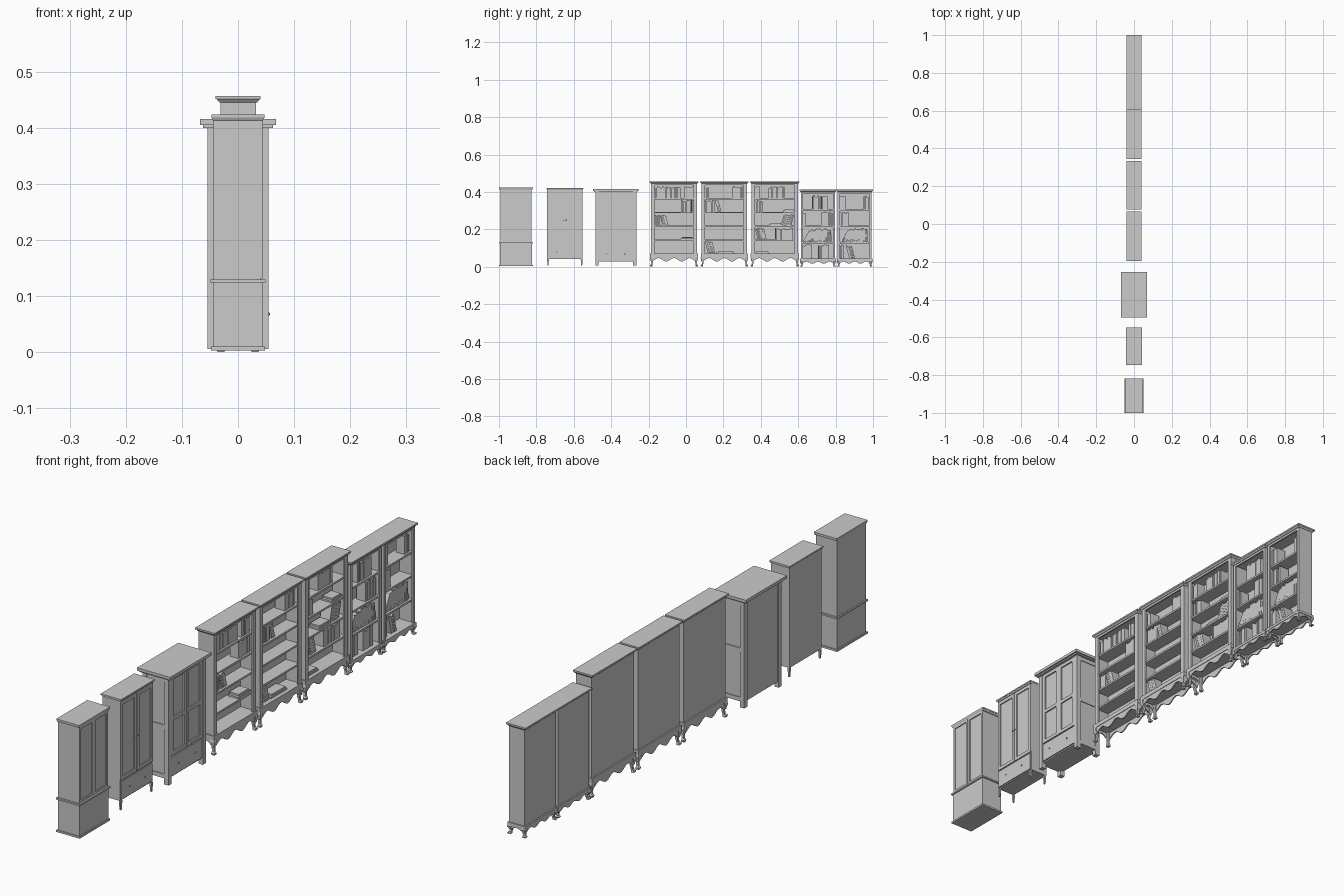
import bpy, bmesh, math, random
from mathutils import Matrix, Vector

if "Cube" in bpy.data.objects:
    bpy.data.objects.remove(bpy.data.objects["Cube"])

random.seed(4)


def finish(name, bm):
    bmesh.ops.recalc_face_normals(bm, faces=bm.faces)
    me = bpy.data.meshes.new(name)
    bm.to_mesh(me)
    bm.free()
    ob = bpy.data.objects.new(name, me)
    bpy.context.collection.objects.link(ob)
    return ob


def loft(bm, rings):
    """Skin a stack of four-sided (x0, x1, y0, y1, z) sections."""
    vs = [[bm.verts.new(p) for p in ((a, c, z), (b, c, z), (b, d, z), (a, d, z))]
          for a, b, c, d, z in rings]
    for lo, hi in zip(vs, vs[1:]):
        for i in range(4):
            bm.faces.new((lo[i], lo[(i + 1) % 4], hi[(i + 1) % 4], hi[i]))
    bm.faces.new(vs[0])
    bm.faces.new(vs[-1])


def box(bm, x0, x1, y0, y1, z0, z1, flare=0):
    f = flare
    loft(bm, [(x0, x1, y0, y1, z0), (x0 - f, x1 + f, y0 - f, y1 + f, z1)])


def frame(bm, x0, x1, y0, y1, z0, z1, w):
    """Four bars around a panel on the +x face."""
    box(bm, x0, x1, y0, y0 + w, z0, z1)
    box(bm, x0, x1, y1 - w, y1, z0, z1)
    box(bm, x0, x1, y0 + w, y1 - w, z0, z0 + w)
    box(bm, x0, x1, y0 + w, y1 - w, z1 - w, z1)


def knob(bm, x, y, z, r=0.0025):
    m = Matrix.Translation((x, y, z))
    bmesh.ops.create_uvsphere(bm, u_segments=8, v_segments=6, radius=r, matrix=m)


# Narrow two-part cabinet
y0, y1 = -0.995, -0.823
bm = bmesh.new()
box(bm, -.044, .044, y0, y1, .008, .125)
box(bm, -.044, .040, y0 + .002, y1 - .002, .129, .415)
finish("narrow_cabinet_body", bm)
bm = bmesh.new()
box(bm, -.048, .048, y0 - .004, y1 + .004, .003, .010)
box(bm, -.049, .049, y0 - .005, y1 + .005, .124, .130)
box(bm, -.044, .044, y0 - .001, y1 + .001, .412, .418, .003)
box(bm, -.047, .047, y0 - .005, y1 + .005, .418, .424)
finish("narrow_cabinet_mouldings", bm)
bm = bmesh.new()
ym = (y0 + y1) / 2
for a, b in ((y0 + .002, ym - .001), (ym + .001, y1 - .002)):
    frame(bm, .040, .044, a, b, .131, .413, .009)
finish("narrow_cabinet_doors", bm)

# Wardrobe on thin legs
y0, y1 = -0.743, -0.553
ym = (y0 + y1) / 2
bm = bmesh.new()
box(bm, -.038, .034, y0, y1, .042, .412)
finish("wardrobe_body", bm)
bm = bmesh.new()
box(bm, -.038, .038, y0, y1, .412, .417, .003)
box(bm, -.042, .042, y0 - .004, y1 + .004, .417, .422)
finish("wardrobe_top", bm)
bm = bmesh.new()
for a, b in ((y0, ym - .001), (ym + .001, y1)):
    frame(bm, .034, .038, a, b, .118, .410, .013)
finish("wardrobe_doors", bm)
bm = bmesh.new()
box(bm, .034, .038, y0 + .003, y1 - .003, .046, .113)
for k in (-.045, .045):
    knob(bm, .040, ym + k, .08)
for k in (-.006, .006):
    knob(bm, .040, ym + k, .25)
finish("wardrobe_drawer_and_knobs", bm)
bm = bmesh.new()
for x in (-.034, .034):
    for y in (y0 + .005, y1 - .005):
        loft(bm, [(x - .0025, x + .0025, y - .003, y + .003, .007),
                  (x - .004, x + .004, y - .005, y + .005, .042)])
finish("wardrobe_legs", bm)

# Wide armoire with corner posts
y0, y1 = -0.485, -0.265
ym = (y0 + y1) / 2
bm = bmesh.new()
box(bm, -.050, .047, y0 + .005, y1 - .005, .027, .405)
finish("armoire_body", bm)
bm = bmesh.new()
box(bm, -.062, .062, y0 - .006, y1 + .006, .400, .405)
box(bm, -.068, .068, y0 - .011, y1 + .011, .405, .416)
finish("armoire_top", bm)
bm = bmesh.new()
for x in (-.054, .036):
    for y in (y0, y1 - .018):
        box(bm, x, x + .018, y, y + .018, .006, .402)
finish("armoire_posts", bm)
bm = bmesh.new()
for y in (y0 + .002, y1 - .006):
    for z in (.027, .21, .385):
        box(bm, -.04, .04, y, y + .004, z, z + .015)
finish("armoire_side_rails", bm)
bm = bmesh.new()
for a, b in ((y0 + .018, ym - .001), (ym + .001, y1 - .018)):
    frame(bm, .047, .052, a, b, .108, .400, .013)
    box(bm, .047, .052, a, b, .235, .248)
box(bm, .047, .052, y0 + .02, y1 - .02, .032, .103)
for k in (-.05, .05):
    knob(bm, .054, ym + k, .068, .003)
finish("armoire_doors_and_drawer", bm)


def carved_base(name, y0, y1, h, top):
    """Scalloped aprons between four curved legs."""
    bm = bmesh.new()
    box(bm, -.036, .036, y0 - .004, y1 + .004, h, top)
    n = 36
    def apron(p, q, off, waves, depth):
        lo, hi = [], []
        for i in range(n + 1):
            t = i / n
            pt = Vector(p).lerp(Vector(q), t)
            drop = depth * (.35 + .65 * (.5 + .5 * math.cos(2 * math.pi * waves * t)))
            hi.append([bm.verts.new(pt + Vector((*o, h))) for o in ((0, 0), off)])
            lo.append([bm.verts.new(pt + Vector((*o, h - drop))) for o in ((0, 0), off)])
        for i in range(n):
            for a, b, c, d in ((lo[i][0], lo[i + 1][0], hi[i + 1][0], hi[i][0]),
                               (lo[i][1], lo[i + 1][1], hi[i + 1][1], hi[i][1]),
                               (lo[i][0], lo[i + 1][0], lo[i + 1][1], lo[i][1])):
                bm.faces.new((a, b, c, d))
    for s in (-1, 1):
        apron((s * .034, y0, 0), (s * .034, y1, 0), (-s * .005, 0), 3, h * .5)
    for y, s in ((y0 - .002, 1), (y1 + .002, -1)):
        apron((-.034, y, 0), (.034, y, 0), (0, s * .005), 1, h * .45)
    finish(name + "_scalloped_base", bm)
    bm = bmesh.new()
    # (height fraction, outward offset, half width)
    prof = [(0, .003, .006), (.12, .004, .0065), (.22, .001, .004), (.45, -.001, .0045),
            (.7, .002, .007), (.87, .003, .008), (1, .001, .008)]
    for sx in (-1, 1):
        for yc, sy in ((y0 + .006, -1), (y1 - .006, 1)):
            loft(bm, [(sx * (.027 + o) - w, sx * (.027 + o) + w,
                       yc + sy * o - w, yc + sy * o + w, f * h) for f, o, w in prof])
    finish(name + "_legs", bm)


def add_book(bm, y, z, t, h, d, lean):
    """Book standing on its lower corner, leaning by an angle about x."""
    b = bmesh.ops.create_cube(bm, size=1)["verts"]
    bmesh.ops.scale(bm, vec=(d, t, h), verts=b)
    bmesh.ops.translate(bm, vec=(.020 - d / 2, t / 2, h / 2), verts=b)
    bmesh.ops.rotate(bm, cent=(0, 0, 0), matrix=Matrix.Rotation(lean, 3, 'X'), verts=b)
    low = min(v.co.z for v in b)
    left = min(v.co.y for v in b)
    bmesh.ops.translate(bm, vec=(0, y - left, z - low), verts=b)


def bookcase(name, y0, y1, leg, floor, top, rows, books):
    st = .019 if rows == 5 else .012
    # Carcass with back, sides, shelves and face stiles
    bm = bmesh.new()
    box(bm, -.031, -.027, y0, y1, floor, top - .008)
    for s in (y0, y1 - .006):
        box(bm, -.027, .031, s, s + .006, floor, top - .008)
    for a, b in ((y0, y0 + st), (y1 - st, y1)):
        box(bm, .026, .032, a, b, floor, top - .008)
    box(bm, .026, .032, y0, y1, top - .02, top - .007)
    finish(name + "_carcass", bm)
    step = (top - .016 - floor) / rows
    bm = bmesh.new()
    for i in range(rows):
        z = floor + i * step
        box(bm, -.027, .027, y0 + .005, y1 - .005, z - .007, z)
    finish(name + "_shelves", bm)
    bm = bmesh.new()
    box(bm, -.033, .034, y0 - .001, y1 + .001, top - .012, top - .006, .005)
    box(bm, -.040, .040, y0 - .007, y1 + .007, top - .006, top)
    finish(name + "_cornice", bm)
    carved_base(name, y0, y1, leg, floor)
    # Books: (row from top, kind, start, end) as fractions of the opening
    a, w = y0 + st, y1 - y0 - 2 * st
    bm = bmesh.new()
    for row, kind, f0, f1 in books:
        z, y, end = floor + (rows - 1 - row) * step, a + f0 * w, a + f1 * w
        if kind == "flat":
            for k in range(2):
                box(bm, -.02, .022 - .003 * k, y + .008 * k, end - .005 * k,
                    z + .007 * k, z + .007 * k + .006)
            continue
        lean = {"up": 0, "left": .25, "right": -.25, "fan": -.5}[kind]
        while y < end - .006:
            t = random.uniform(.006, .010)
            h = step * random.uniform(.72, .86)
            add_book(bm, y, z, t, h, random.uniform(.034, .042), lean)
            y += (t + .0008) / math.cos(lean)
            if kind == "fan":
                lean += .04
            if lean and y + h * abs(math.sin(lean)) + .008 > end:
                break
    finish(name + "_books", bm)


# Three tall bookcases
tall = [
    ("tall_bookcase_a", -.188, .060, [(0, "up", 0, .68), (0, "up", .76, 1), (1, "up", .68, 1),
     (2, "up", 0, .16), (2, "left", .14, .4), (3, "flat", .66, 1)]),
    ("tall_bookcase_b", .083, .327, [(0, "up", 0, .1), (0, "up", .7, 1), (1, "up", 0, .26),
     (1, "left", .26, .46), (4, "left", 0, .3), (4, "flat", .3, .75)]),
    ("tall_bookcase_c", .350, .600, [(0, "up", 0, .12), (0, "up", .34, .75), (1, "up", 0, .2),
     (1, "flat", .7, 1), (2, "flat", .35, .68), (2, "right", .66, 1), (3, "left", 0, .3),
     (3, "up", .5, .95), (4, "flat", 0, .34)]),
]
for nm, a, b, bk in tall:
    bookcase(nm, a, b, .056, .072, .457, 5, bk)

# Two short bookcases
short = [
    ("short_bookcase_a", .614, .797, [(0, "up", .3, .85), (1, "up", 0, .12), (1, "up", .6, 1),
     (2, "fan", 0, 1), (3, "up", 0, .3), (3, "up", .5, .85)]),
    ("short_bookcase_b", .811, .993, [(0, "up", 0, .18), (0, "up", .8, 1), (1, "up", 0, .3),
     (2, "fan", .05, 1), (3, "up", 0, .18), (3, "left", .2, .55)]),
]
for nm, a, b, bk in short:
    bookcase(nm, a, b, .033, .043, .412, 4, bk)
